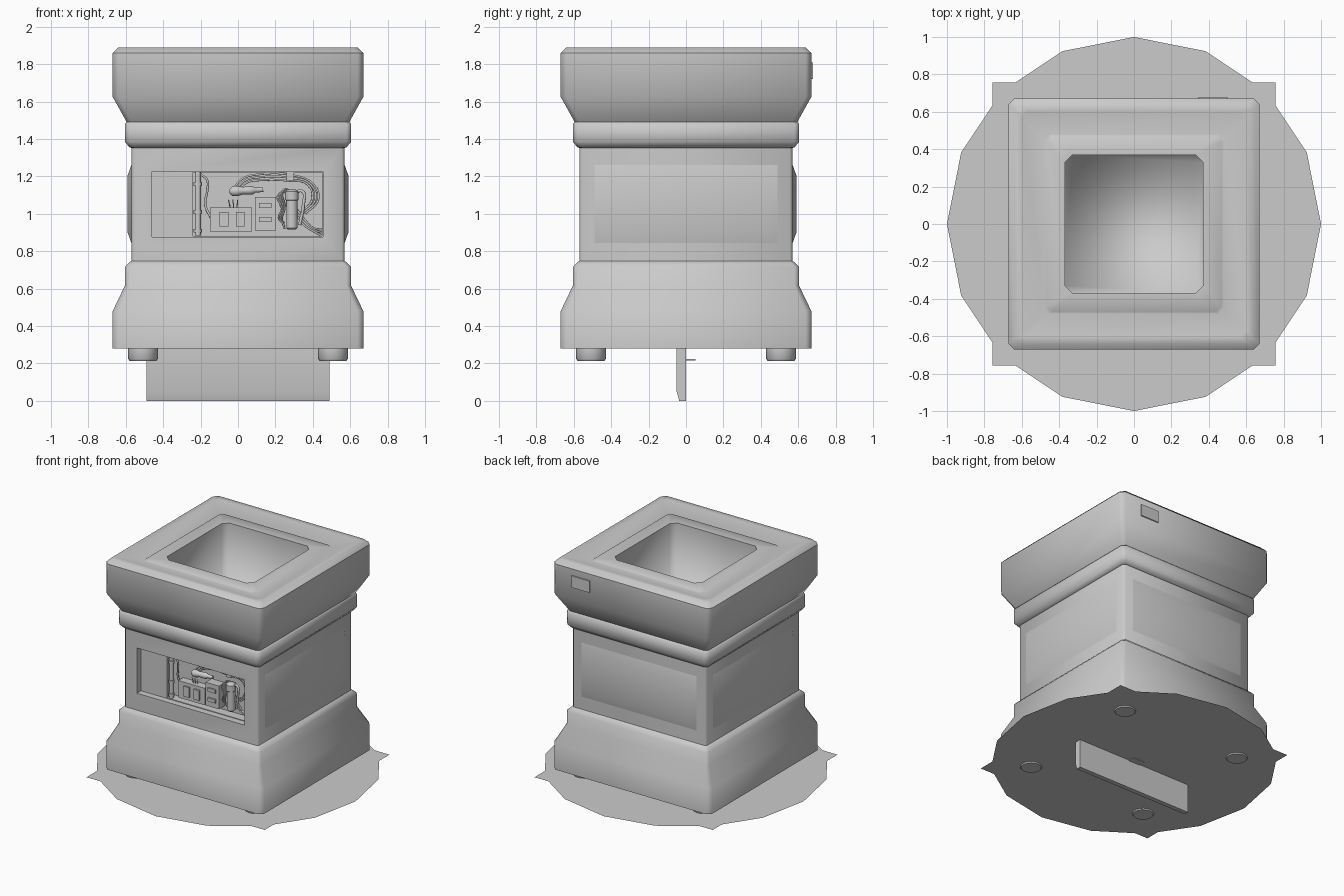
import bpy, bmesh, math
from mathutils import Vector

if "Cube" in bpy.data.objects:
    bpy.data.objects.remove(bpy.data.objects["Cube"])

grey = bpy.data.materials.new("plain_grey")
grey.diffuse_color = (0.6, 0.6, 0.6, 1)
grey.use_nodes = True
grey.node_tree.nodes["Principled BSDF"].inputs["Base Color"].default_value = grey.diffuse_color


def finish(name, bm, angle=None):
    me = bpy.data.meshes.new(name)
    bmesh.ops.recalc_face_normals(bm, faces=bm.faces)
    bm.to_mesh(me)
    bm.free()
    ob = bpy.data.objects.new(name, me)
    bpy.context.collection.objects.link(ob)
    me.materials.append(grey)
    if angle:
        smooth(ob, angle)
    return ob


def activate(ob):
    bpy.ops.object.select_all(action='DESELECT')
    ob.select_set(True)
    bpy.context.view_layer.objects.active = ob


def smooth(ob, angle):
    activate(ob)
    bpy.ops.object.shade_smooth_by_angle(angle=math.radians(angle))


def box(name, x0, x1, y0, y1, z0, z1):
    bm = bmesh.new()
    bmesh.ops.create_cube(bm, size=1)
    for v in bm.verts:
        v.co = ((x0 + x1) / 2 + v.co.x * (x1 - x0),
                (y0 + y1) / 2 + v.co.y * (y1 - y0),
                (z0 + z1) / 2 + v.co.z * (z1 - z0))
    return finish(name, bm)


def turned(name, profile, origin, axis=(0, 0, 1), n=16):
    """Round part from (radius, height) pairs along an axis."""
    bm = bmesh.new()
    rot = Vector((0, 0, 1)).rotation_difference(Vector(axis))
    rings = [[bm.verts.new(Vector(origin) + rot @ Vector(
        (r * math.cos(i * math.tau / n), r * math.sin(i * math.tau / n), h)))
        for i in range(n)] for r, h in profile]
    skin(bm, rings)
    return finish(name, bm, 40)


def skin(bm, rings, caps=True):
    n = len(rings[0])
    for a, b in zip(rings, rings[1:]):
        for i in range(n):
            j = (i + 1) % n
            bm.faces.new((a[i], a[j], b[j], b[i]))
    if caps:
        bm.faces.new(rings[0])
    bm.faces.new(rings[-1])


def cable(name, points, r=0.006):
    cu = bpy.data.curves.new(name, 'CURVE')
    cu.dimensions = '3D'
    cu.bevel_depth = r
    cu.bevel_resolution = 1
    cu.resolution_u = 6
    cu.use_fill_caps = True
    sp = cu.splines.new('BEZIER')
    sp.bezier_points.add(len(points) - 1)
    for p, (x, y, z) in zip(sp.bezier_points, points):
        p.co = (x, y, z)
        p.handle_left_type = p.handle_right_type = 'AUTO'
    cu.materials.append(grey)
    ob = bpy.data.objects.new(name, cu)
    bpy.context.collection.objects.link(ob)


# pedestal body: chamfered square rings (half width, height, corner chamfer)
profile = [(0.67, 0.28, .03), (0.67, 0.48, .03), (0.605, 0.615, .025),
           (0.605, 0.715, .025), (0.575, 0.745, .02), (0.57, 0.747, .015),
           (0.57, 1.353, .015), (0.58, 1.355, .02), (0.605, 1.385, .025),
           (0.605, 1.48, .025), (0.595, 1.49, .025), (0.67, 1.625, .03),
           (0.67, 1.86, .03), (0.64, 1.89, .03), (0.6, 1.888, .03),
           (0.48, 1.852, .03), (0.47, 1.86, .03),
           (0.37, 1.86, .04), (0.37, 1.4, .04)]
bm = bmesh.new()
rings = []
for h, z, c in profile:
    k = h - c
    rings.append([bm.verts.new((x, y, z)) for x, y in (
        (h, -k), (h, k), (k, h), (-k, h), (-h, k), (-h, -k), (-k, -h), (k, -h))])
skin(bm, rings)
body = finish("pedestal_body", bm)

# open service compartment in the front, with a deeper right part
for cut in (box("compartment_cutter", -0.46, 0.455, -0.7, -0.52, 0.877, 1.225),
            box("deep_cutter", -0.24, 0.45, -0.7, -0.45, 0.882, 1.22)):
    cut.hide_render = True
    mod = body.modifiers.new("cut", 'BOOLEAN')
    mod.operation = 'DIFFERENCE'
    mod.solver = 'EXACT'
    mod.object = cut
    activate(body)
    bpy.ops.object.modifier_apply(modifier=mod.name)
    bpy.data.objects.remove(cut)
smooth(body, 50)
# soft shading inside the planter well, crisp line round the cap
for e in body.data.edges:
    vs = [body.data.vertices[i].co for i in e.vertices]
    low = min(v.z for v in vs)
    wide = [max(abs(v.x), abs(v.y)) for v in vs]
    if max(wide) < 0.38 and 1.3 < low < 1.5:
        e.use_edge_sharp = False
    if min(wide) > 0.66 and low > 1.85:
        e.use_edge_sharp = True

# raised panels on the right, back and left
for name, turn in (("right_panel", 0), ("back_panel", 1), ("left_panel", 2)):
    bm = bmesh.new()
    rings = []
    for d, w, z0, z1 in ((0.5705, .49, .845, 1.26), (0.592, .44, .905, 1.2)):
        ring = []
        for y, z in ((-w, z0), (w, z0), (w, z1), (-w, z1)):
            a = turn * math.pi / 2
            ring.append(bm.verts.new((d * math.cos(a) - y * math.sin(a),
                                      d * math.sin(a) + y * math.cos(a), z)))
        rings.append(ring)
    skin(bm, rings, caps=False)
    ob = finish(name, bm, 35)

# flat ground skirt: sixteen-sided disc and a square sheet
bm = bmesh.new()
bm.faces.new([bm.verts.new((math.cos(i * math.pi / 8), math.sin(i * math.pi / 8), 0.22)) for i in range(16)])
finish("skirt_disc", bm)
bm = bmesh.new()
bm.faces.new([bm.verts.new((x * .757, y * .757, 0.224)) for x, y in ((-1, -1), (1, -1), (1, 1), (-1, 1))])
finish("skirt_square", bm)

# feet
for x in (-0.508, 0.508):
    for y in (-0.508, 0.508):
        turned("foot", [(0.07, 0.212), (0.08, 0.225), (0.08, 0.28)], (x, y, 0), n=20)

# fin below the base, and the thin plate beside it
bm = bmesh.new()
skin(bm, [[bm.verts.new((x, y, z)) for y, z in
           ((0, 0), (0, .28), (-.05, .28), (-.05, .05), (-.036, 0))] for x in (-.49, .49)])
finish("base_fin", bm, 35)
box("fin_plate", -0.05, 0.05, -0.01, 0.05, 0.215, 0.223)

# small plate on the back of the cap
box("back_plate", 0.345, 0.5, 0.665, 0.678, 1.72, 1.81)

# vertical pipe with collars
turned("pipe", [(.016, .883), (.016, 1.22)], (-.215, -.5, 0), n=12)
for z in (0.9, 1.0, 1.15):
    turned("pipe_collar", [(.022, z), (.022, z + .02)], (-.215, -.5, 0), n=12)

# switch boxes
box("wide_box", -.15, .075, -.51, -.45, .905, 1.035)
for x in (-.1, -.012):
    box("box_switch", x, x + .048, -.522, -.5, .932, 1.01)
box("tall_box", .09, .203, -.52, -.45, .912, 1.09)
for z in (.955, 1.03):
    box("box_slot", .112, .178, -.532, -.51, z, z + .027)
for i in range(3):
    x = -.045 + i * .018
    cable("short_wire", [(x + .004, -.48, 1.03), (x + (i - 1) * .006, -.485, 1.075)], .003)

# plug lying across the compartment
turned("plug", [(.012, -.04), (.026, -.025), (.028, 0), (.02, .03), (.022, .06),
                (.022, .085), (.014, .095), (.012, .14)], (-.005, -.495, 1.122), (1, 0, .05))

# capacitor and connector
turned("capacitor", [(.02, .915), (.03, .925), (.03, 1.07), (.035, 1.075), (.035, 1.12),
                     (.02, 1.13)], (.288, -.495, 0))
box("connector", .258, .3, -.515, -.46, 1.175, 1.22)
box("clamp", .222, .26, -.49, -.45, 1.04, 1.11)

# cables
cable("pipe_cable", [(-.2, -.5, 1.212), (-.165, -.5, 1.18), (-.165, -.49, 1.12),
                     (-.175, -.48, 1.05), (-.14, -.48, .97)], .007)
for i in range(3):
    d = i * .016
    cable("upper_cable", [(-.02 + d, -.49, 1.14), (.02 + d, -.49, 1.185 - d / 2), (.12, -.48, 1.212 - d),
                          (.28, -.49, 1.208 - d), (.4 - d, -.48, 1.16), (.43 - d, -.48, 1.08),
                          (.36 - d, -.48, 1.0)])
    cable("lower_cable", [(.31, -.48, 1.03 - d), (.355, -.49, .97 - d), (.4, -.49, .925 - d / 2),
                          (.447, -.48, .915 - d)])
    cable("capacitor_cable", [(.288, -.48, 1.12), (.245 - d, -.49, 1.13 - d), (.25 - d / 2, -.5, 1.03),
                              (.235 - d / 2, -.49, .97), (.25, -.48, .92 + d)], .005)
cable("side_cable", [(.3, -.49, 1.11), (.345, -.5, 1.12), (.35, -.5, 1.05), (.33, -.49, .94)], .009)
